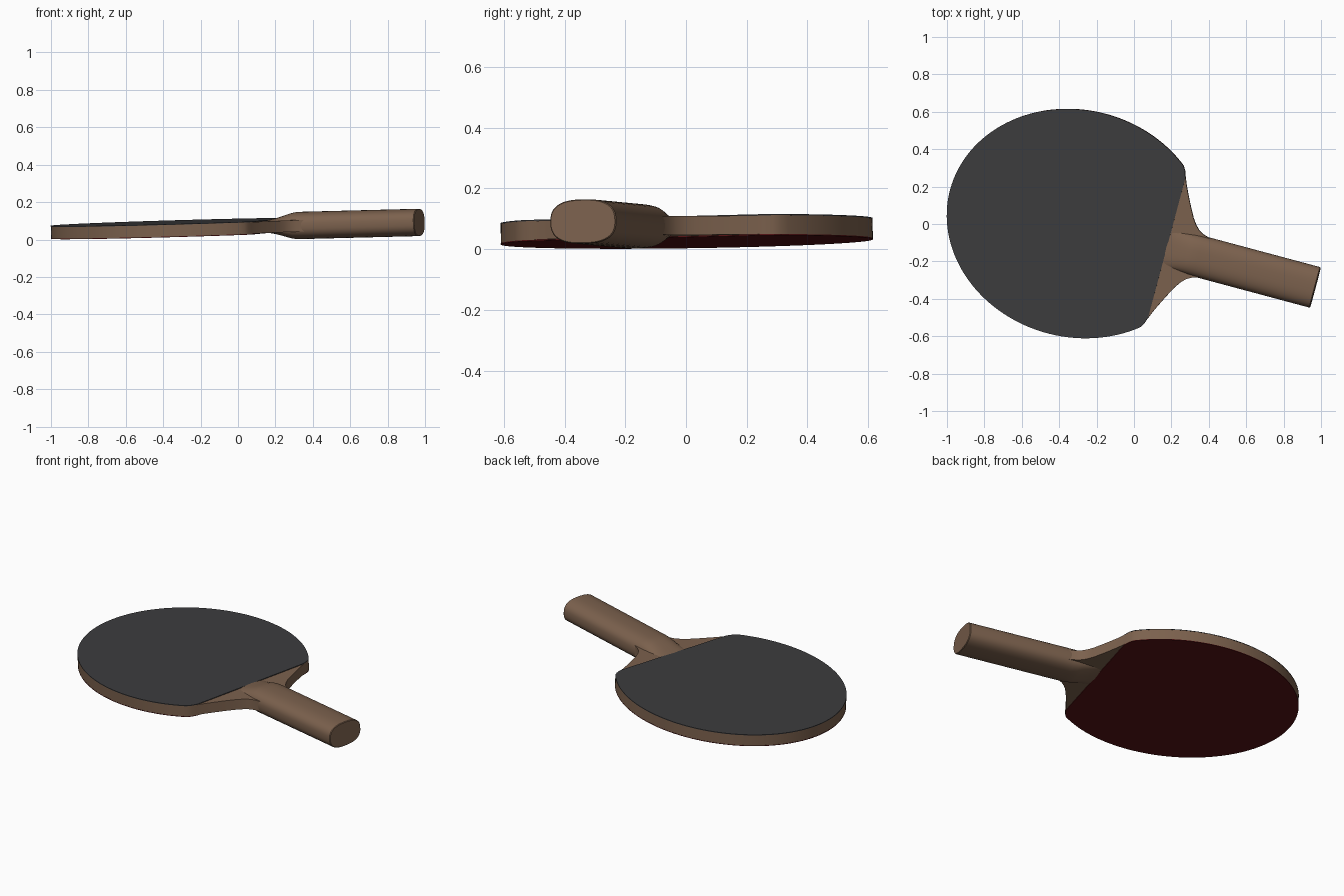
import bpy, bmesh, math
from mathutils import Matrix, Vector

if "Cube" in bpy.data.objects:
    bpy.data.objects.remove(bpy.data.objects["Cube"])

# Paddle frame: local x runs along the handle, local z is the blade normal
A, B, Z0 = 0.030, 0.0165, 0.068
ang = math.radians(-15)
cx, sx = math.cos(ang), math.sin(ang)
ax = Vector((cx, sx, A * cx + B * sx)).normalized()
az = Vector((-A, -B, 1)).normalized()
ay = az.cross(ax)
ox, oy = 0.077 * sx, -0.077 * cx
origin = Vector((ox, oy, Z0 + A * ox + B * oy))
FRAME = Matrix.Translation(origin) @ Matrix((ax, ay, az)).transposed().to_4x4()


def material(name, rgb):
    m = bpy.data.materials.new(name)
    m.diffuse_color = (*rgb, 1)
    m.use_nodes = True
    m.node_tree.nodes["Principled BSDF"].inputs["Base Color"].default_value = m.diffuse_color
    return m


wood = material("wood", (0.20, 0.12, 0.075))
black = material("black_rubber", (0.045, 0.045, 0.048))
red = material("red_rubber", (0.09, 0.006, 0.007))


def loft(name, rings, mat):
    """Skin closed rings of equal length and cap both ends."""
    bm = bmesh.new()
    vs = [[bm.verts.new(p) for p in r] for r in rings]
    n = len(vs[0])
    for r, s in zip(vs, vs[1:]):
        for i in range(n):
            bm.faces.new((r[i], r[(i + 1) % n], s[(i + 1) % n], s[i]))
    bm.faces.new(vs[0])
    bm.faces.new(vs[-1])
    bmesh.ops.recalc_face_normals(bm, faces=bm.faces)
    bm.transform(FRAME)
    me = bpy.data.meshes.new(name)
    bm.to_mesh(me)
    bm.free()
    me.materials.append(mat)
    ob = bpy.data.objects.new(name, me)
    bpy.context.collection.objects.link(ob)
    bpy.ops.object.select_all(action='DESELECT')
    ob.select_set(True)
    bpy.context.view_layer.objects.active = ob
    bpy.ops.object.shade_smooth_by_angle(angle=math.radians(32))
    return ob


def outline(tail, scale=1.0):
    """Oval blade edge followed by tail points, mirrored across the axis."""
    c, a, b = -0.297, 0.699 * scale, 0.606 * scale
    t0 = math.acos((0.175 - c) / a)
    half = []
    for i in range(49):
        t = math.pi + (t0 - math.pi) * i / 48
        half.append((c + a * math.cos(t), b * math.sin(t)))
    half += tail
    return half + [(x, -y) for x, y in reversed(half[1:])]


def plate(name, pts, z0, z1, mat):
    return loft(name, [[(x, y, z) for x, y in pts] for z in (z0, z1)], mat)


# Wooden blade with the flared neck web
corner = [(0.190, 0.424), (0.199, 0.398)]
web = [(0.220, 0.347), (0.239, 0.307), (0.27, 0.245), (0.30, 0.190), (0.322, 0.159),
       (0.346, 0.135), (0.375, 0.119), (0.405, 0.110), (0.44, 0.100)]
plate("blade", outline(corner + web), -0.031, 0.031, wood)

# Rubber sheets, cut straight at the neck
edge = corner + [(0.203, 0.382)]
plate("upper_rubber", outline(edge, 1.001), 0.031, 0.035, black)
plate("lower_rubber", outline(edge, 1.001), -0.035, -0.031, red)


# Rounded handle that wedges down into the blade
def section(x, w, h, n=48, p=2.6):
    ring = []
    for i in range(n):
        t = 2 * math.pi * i / n
        c, s = math.cos(t), math.sin(t)
        ring.append((x, w * math.copysign(abs(c) ** (2 / p), c),
                     h * math.copysign(abs(s) ** (2 / p), s)))
    return ring


stations = [(0.195, 0.125, 0.034), (0.24, 0.112, 0.043), (0.28, 0.108, 0.055),
            (0.32, 0.109, 0.067), (0.345, 0.111, 0.072), (0.38, 0.112, 0.073),
            (1.021, 0.112, 0.073), (1.025, 0.109, 0.070)]
loft("handle", [section(*s) for s in stations], wood)
